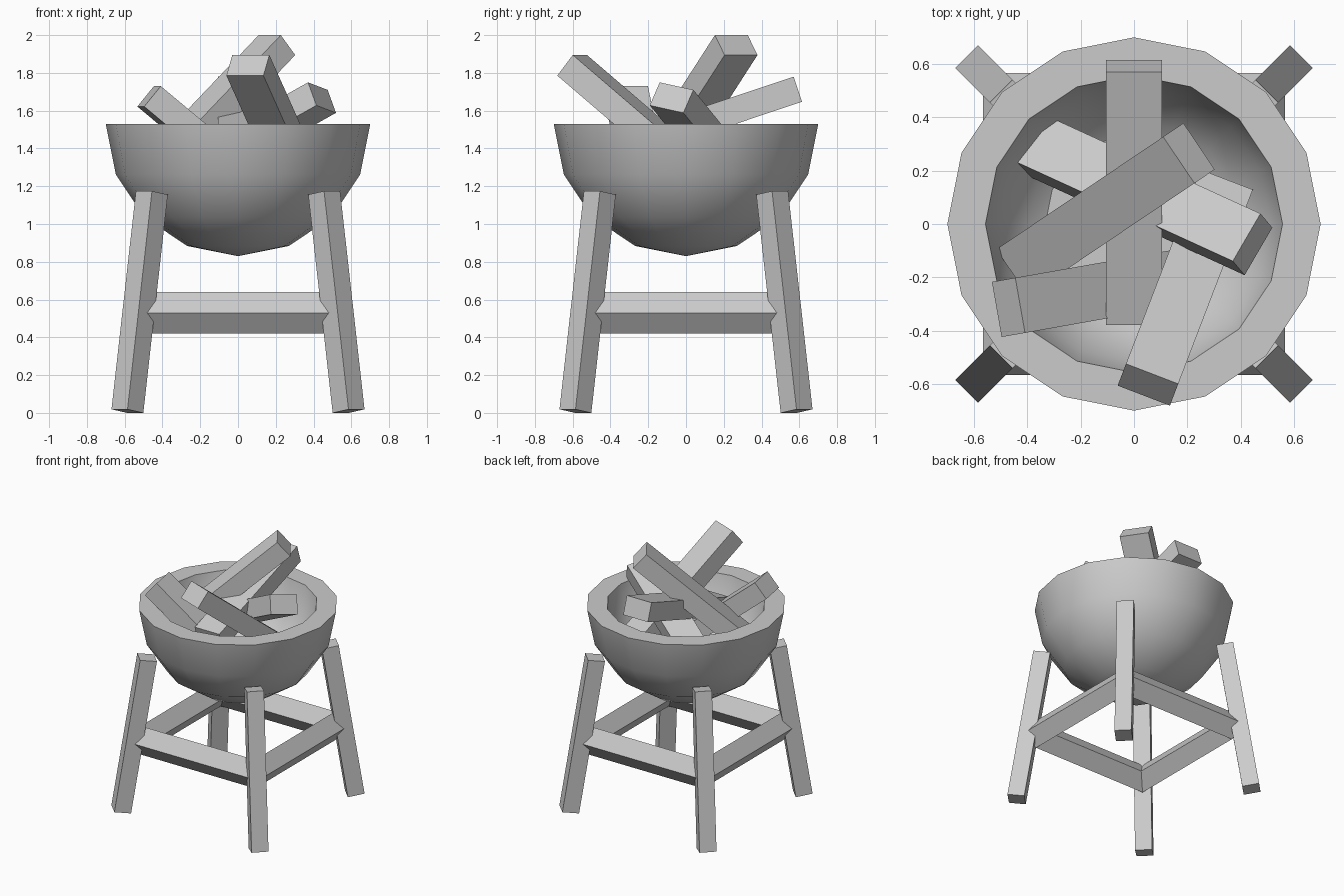
import bpy, bmesh
from math import radians, sin, cos, pi
from mathutils import Matrix, Vector

if "Cube" in bpy.data.objects:
    bpy.data.objects.remove(bpy.data.objects["Cube"])


def finish(bm, name):
    bmesh.ops.recalc_face_normals(bm, faces=bm.faces)
    mesh = bpy.data.meshes.new(name)
    bm.to_mesh(mesh)
    bm.free()
    obj = bpy.data.objects.new(name, mesh)
    bpy.context.collection.objects.link(obj)
    return obj


def box(name, size, offset, matrix):
    """Box of a size, shifted locally by offset, then placed by matrix."""
    bm = bmesh.new()
    m = matrix @ Matrix.Translation(offset) @ Matrix.Diagonal((*size, 1))
    bmesh.ops.create_cube(bm, size=1, matrix=m)
    return finish(bm, name)


def bowl_ring(bm, r, z, n=16):
    return [bm.verts.new((r * cos(2 * pi * i / n), r * sin(2 * pi * i / n), z)) for i in range(n)]


# Fire bowl: thick low-poly half sphere, lathed from outer pole to inner pole
RIM, OUT, INN = 1.53, 0.70, 0.557
angles = [radians(22.5 * k) for k in range(1, 5)]
profile = [(OUT * sin(a), RIM - OUT * cos(a)) for a in angles]
profile += [(INN * sin(a), RIM - INN * cos(a)) for a in reversed(angles)]
bm = bmesh.new()
rings = [bowl_ring(bm, r, z) for r, z in profile]
for a, b in zip(rings, rings[1:]):
    for i in range(16):
        j = (i + 1) % 16
        bm.faces.new((a[i], a[j], b[j], b[i]))
for ring, z in ((rings[0], RIM - OUT), (rings[-1], RIM - INN)):
    pole = bm.verts.new((0, 0, z))
    for i in range(16):
        bm.faces.new((pole, ring[i], ring[(i + 1) % 16]))
bowl = finish(bm, "fire_bowl")
bpy.context.view_layer.objects.active = bowl
bowl.select_set(True)
bpy.ops.object.shade_smooth_by_angle(angle=radians(35))
bowl.select_set(False)

# Ash bed in the bottom of the bowl
bm = bmesh.new()
bmesh.ops.create_cone(bm, cap_ends=True, segments=16, radius1=0.24, radius2=0.345,
                      depth=0.08, matrix=Matrix.Translation((0, 0, 1.055)))
finish(bm, "ash_bed")

# Four splayed legs on the diagonals
for k, label in enumerate(("back_right", "back_left", "front_left", "front_right")):
    m = (Matrix.Rotation(radians(45 + 90 * k), 4, 'Z')
         @ Matrix.Translation((0.828, 0, 0.0094))
         @ Matrix.Rotation(radians(-9), 4, 'Y'))
    box(label + "_leg", (0.12, 0.12, 1.17), (0, 0, 0.585), m)

# Square stretcher frame: diamond section bars mitred at the corners
bm = bmesh.new()
section = [(0.80, 0.53), (0.69, 0.64), (0.58, 0.53), (0.69, 0.42)]
corners = []
for k in range(4):
    a = radians(45 + 90 * k)
    corners.append([bm.verts.new((r * cos(a), r * sin(a), z)) for r, z in section])
for k in range(4):
    a, b = corners[k], corners[(k + 1) % 4]
    for i in range(4):
        j = (i + 1) % 4
        bm.faces.new((a[i], b[i], b[j], a[j]))
finish(bm, "stretcher_frame")

# Logs: middle of the raised end's top edge, heading, tilt, roll
logs = {
    "back_log": ((0, 0.57, 1.78), 90, 18.5, 0),
    "tall_log": ((0.168, 0.24, 2.0), 34, 41, 0),
    "front_log": ((0.068, -0.562, 1.895), -111, 38.7, 0),
    "left_log": ((-0.427, -0.305, 1.73), 190, 39.5, 0),
    "right_log": ((0.4225, -0.05, 1.73), -24.6, 27.1, -12.2),
}
for name, (end, heading, tilt, roll) in logs.items():
    m = (Matrix.Translation(Vector(end))
         @ Matrix.Rotation(radians(heading), 4, 'Z')
         @ Matrix.Rotation(radians(-tilt), 4, 'Y')
         @ Matrix.Rotation(radians(roll), 4, 'X'))
    box(name, (1.0, 0.21, 0.14), (-0.5, 0, -0.07), m)
